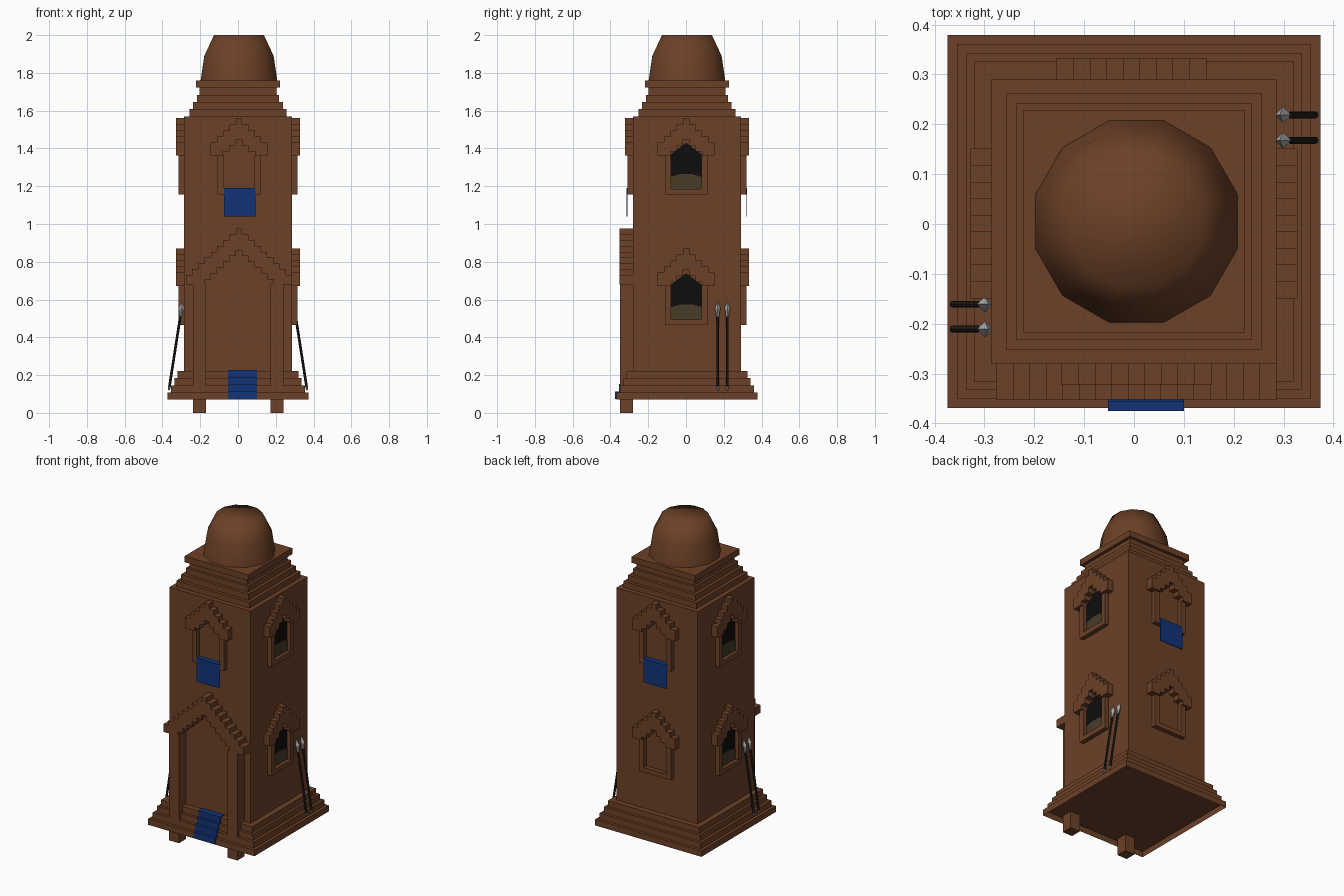
import bpy, bmesh, math
from mathutils import Vector, Matrix

if "Cube" in bpy.data.objects:
    bpy.data.objects.remove(bpy.data.objects["Cube"])

CY = 0.005   # tower axis sits slightly behind the origin


def material(name, rgb):
    m = bpy.data.materials.new(name)
    m.diffuse_color = (*rgb, 1)
    m.use_nodes = True
    m.node_tree.nodes["Principled BSDF"].inputs["Base Color"].default_value = m.diffuse_color
    return m


BROWN = material("clay_brown", (0.150, 0.052, 0.020))
BLUE = material("cloth_blue", (0.006, 0.034, 0.185))
BLACK = material("opening_black", (0.004, 0.004, 0.004))
KHAKI = material("khaki", (0.065, 0.045, 0.022))
STEEL = material("steel", (0.40, 0.42, 0.42))
WOOD = material("dark_wood", (0.022, 0.019, 0.012))


def finish(name, bm, mat, matrix=None):
    if matrix is not None:
        bm.transform(matrix)
    me = bpy.data.meshes.new(name)
    bm.to_mesh(me)
    bm.free()
    me.materials.append(mat)
    ob = bpy.data.objects.new(name, me)
    bpy.context.collection.objects.link(ob)
    return ob


def add_box(bm, x0, x1, y0, y1, z0, z1):
    m = Matrix.Translation(((x0 + x1) / 2, (y0 + y1) / 2, (z0 + z1) / 2))
    m = m @ Matrix.Diagonal((abs(x1 - x0), abs(y1 - y0), abs(z1 - z0), 1))
    return bmesh.ops.create_cube(bm, size=1, matrix=m)["verts"]


def boxes(name, mat, items, matrix=None):
    bm = bmesh.new()
    for b in items:
        add_box(bm, *b)
    return finish(name, bm, mat, matrix)


def plate(name, mat, outline, y, matrix):
    """Thin plate facing -y from an (x, z) outline."""
    bm = bmesh.new()
    f = bm.faces.new([bm.verts.new((x, y, z)) for x, z in outline])
    r = bmesh.ops.extrude_face_region(bm, geom=[f])
    vs = [v for v in r["geom"] if isinstance(v, bmesh.types.BMVert)]
    bmesh.ops.translate(bm, verts=vs, vec=(0, 0.005, 0))
    bmesh.ops.recalc_face_normals(bm, faces=bm.faces)
    return finish(name, bm, mat, matrix)


def square(half, z0, z1):
    return (-half, half, CY - half, CY + half, z0, z1)


def gable(n, w, rise, peak, thick, floor, y0, y1, cx=0.005):
    """Stepped gable: columns falling away on both sides of the peak."""
    out = []
    for k in range(-n, n + 1):
        top = peak - abs(k) * rise
        out.append((cx + (k - .5) * w, cx + (k + .5) * w, y0, y1,
                    max(floor, top - thick), top))
    return out


# plinth, open underneath
bm = bmesh.new()
add_box(bm, *square(0.374, 0.07, 0.108))
bm.normal_update()
bmesh.ops.delete(bm, geom=[f for f in bm.faces if f.normal.z < -0.5],
                 context='FACES')
finish("plinth", bm, BROWN)

# base steps, tower body and stepped cornice
STEPS = [(0.355, 0.108, 0.146), (0.337, 0.146, 0.184), (0.321, 0.184, 0.222)]
boxes("base_steps", BROWN, [square(*s) for s in STEPS])
boxes("tower_body", BROWN, [square(0.286, 0.11, 1.57)])
boxes("cornice", BROWN, [square(h, 1.57 + i * .038, 1.608 + i * .038)
                         for i, h in enumerate((.257, .237, .218, .203, .223))])

# dome: 12-sided lathe, smooth
bm = bmesh.new()
rings = []
for r, z in ((0.21, 1.76), (0.190, 1.89), (0.137, 2.0)):
    rings.append([bm.verts.new((0.005 + r * math.cos(a), CY + r * math.sin(a), z))
                  for a in (math.radians(15 + 30 * i) for i in range(12))])
for lo, hi in zip(rings, rings[1:]):
    for i in range(12):
        j = (i + 1) % 12
        bm.faces.new((lo[i], lo[j], hi[j], hi[i]))
bm.faces.new(rings[-1])
for f in bm.faces:
    f.smooth = True
finish("dome", bm, BROWN)

# front porch: pillars to the ground and a big stepped gable
boxes("porch_pillars", BROWN,
      [(-0.239, -0.17, -0.35, -0.28, 0, 0.685), (0.172, 0.241, -0.35, -0.28, 0, 0.685)])
boxes("porch_gable", BROWN,
      gable(8, 0.0331, 0.0305, 0.975, 0.115, 0.68, -0.352, -0.28))

# carpet draped over the steps
carpet = []
edges = [(0.374, 0.07, 0.108)] + STEPS + [(0.286, 0.222, 0.228)]
for (h, z0, z1), (h2, _, _) in zip(edges, edges[1:]):
    carpet.append((-0.052, 0.1, CY - h - 0.006, CY - h, z0 + 0.004, z1 + 0.006))
    carpet.append((-0.052, 0.1, CY - h, CY - h2, z1, z1 + 0.006))
boxes("carpet", BLUE, carpet)


def window(side, z, dark, banner):
    """side: quarter turns from the front; z: bottom of the sill."""
    M = Matrix.Translation((0, CY, 0)) @ Matrix.Rotation(side * math.pi / 2, 4, 'Z')
    c = 0.005 if side % 2 == 0 else -0.004 * (1 if side == 1 else -1)
    w = 0.286
    boxes("window_frame", BROWN, [
        (c - .113, c - .08, -w - .028, -w + .01, z, z + .21),
        (c + .08, c + .113, -w - .028, -w + .01, z, z + .21),
        (c - .08, c + .08, -w - .028, -w + .01, z, z + .03)], M)
    boxes("window_gable", BROWN,
          gable(4, 0.0335, 0.032, z + .405, .112, z + .207, -w - .042, -w + .01, c), M)
    if dark:
        plate("window_opening", BLACK,
              [(c - .08, z + .03), (c + .08, z + .03), (c + .08, z + .215),
               (c, z + .275), (c - .08, z + .215)], -w - .003, M)
        plate("window_curtain", KHAKI,
              [(c - .08, z + .03), (c + .08, z + .03), (c + .08, z + .095),
               (c + .03, z + .11), (c - .03, z + .11), (c - .08, z + .095)],
              -w - .006, M)
    if banner:
        boxes("window_banner", BLUE, [
            (c - .078, c + .087, -w - .033, -w - .029, z - .115, z + .035),
            (c - .078, c + .087, -w - .029, -w, z + .03, z + .035)], M)


for side in range(4):
    sideways = side % 2 == 1
    window(side, 1.155, sideways, not sideways)
    if side != 0:
        window(side, 0.465, sideways, False)


def rod(name, mat, a, b, r1, r2, seg):
    a, b = Vector(a), Vector(b)
    d = b - a
    bm = bmesh.new()
    M = Matrix.Translation((a + b) / 2) @ d.to_track_quat('Z', 'Y').to_matrix().to_4x4()
    bmesh.ops.create_cone(bm, cap_ends=True, segments=seg, radius1=r1, radius2=r2,
                          depth=d.length, matrix=M)
    return finish(name, bm, mat)


# pairs of spears leaning on both sides
for sx, ys in ((1, (0.168, 0.219)), (-1, (-0.161, -0.211))):
    for y in ys:
        foot, tip = Vector((sx * 0.366, y, 0.12)), Vector((sx * 0.293, y, 0.59))
        p = lambda t: foot.lerp(tip, t)
        rod("spear_shaft", WOOD, p(0.03), p(0.87), 0.007, 0.007, 8)
        rod("spear_butt", STEEL, p(0.0), p(0.04), 0.004, 0.008, 8)
        rod("spear_socket", STEEL, p(0.83), p(0.87), 0.008, 0.011, 8)
        rod("spear_blade_base", STEEL, p(0.87), p(0.92), 0.008, 0.016, 4)
        rod("spear_blade_tip", STEEL, p(0.92), p(1.0), 0.016, 0.001, 4)
